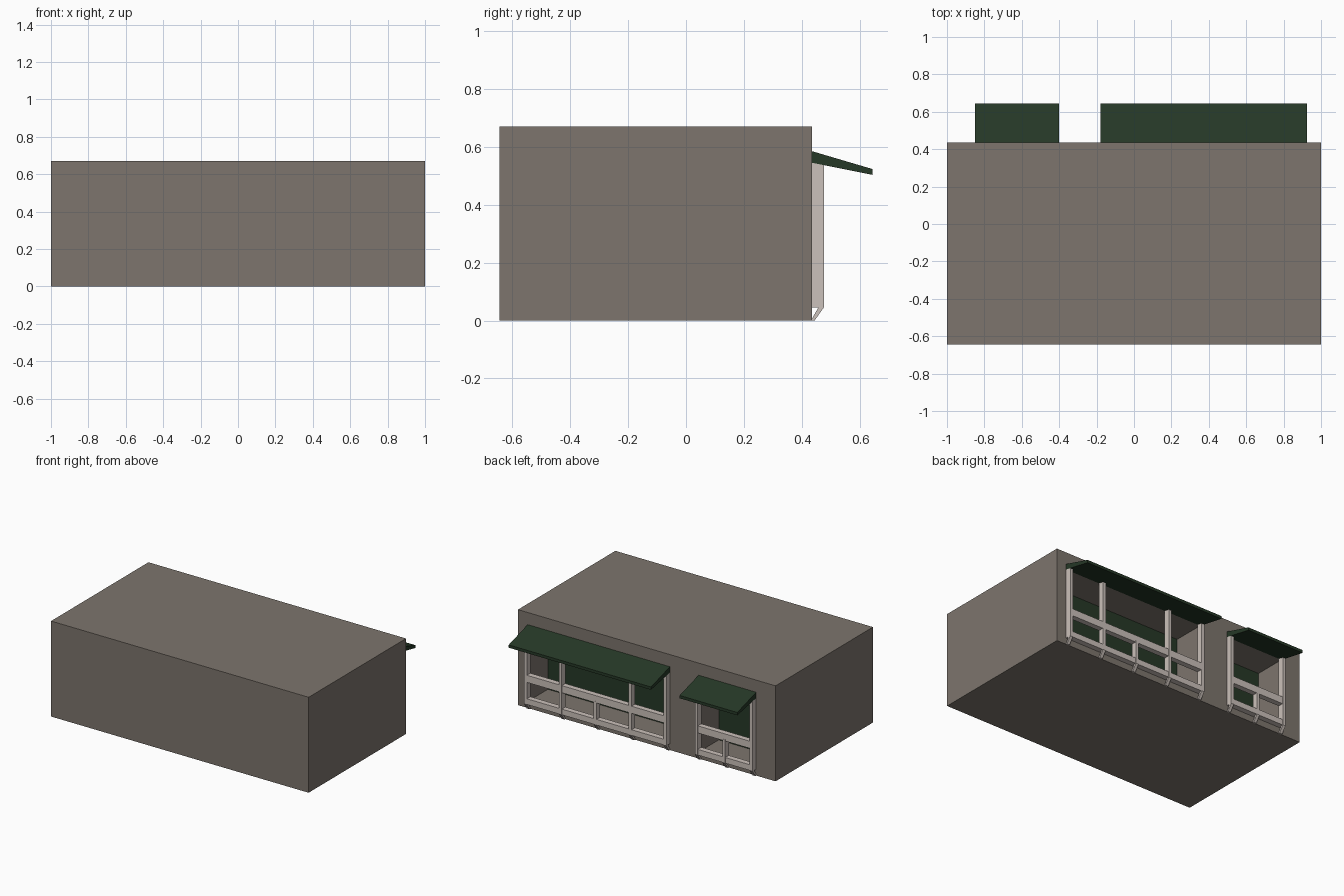
import bpy, bmesh

if "Cube" in bpy.data.objects:
    bpy.data.objects.remove(bpy.data.objects["Cube"])

def material(name, rgb):
    m = bpy.data.materials.new(name)
    m.diffuse_color = (*rgb, 1)
    m.use_nodes = True
    m.node_tree.nodes["Principled BSDF"].inputs["Base Color"].default_value = m.diffuse_color
    return m

WALL = material("warm grey wall", (0.205, 0.178, 0.153))
TRIM = material("pale trim", (0.60, 0.535, 0.495))
GREEN = material("dark green", (0.019, 0.040, 0.020))

def prism(name, x0, x1, profile, mat):
    """Extrude a (y, z) profile along x."""
    bm = bmesh.new()
    a = [bm.verts.new((x0, y, z)) for y, z in profile]
    b = [bm.verts.new((x1, y, z)) for y, z in profile]
    bm.faces.new(a)
    bm.faces.new(b[::-1])
    for i in range(len(a)):
        j = (i + 1) % len(a)
        bm.faces.new((a[i], b[i], b[j], a[j]))
    bmesh.ops.recalc_face_normals(bm, faces=bm.faces)
    me = bpy.data.meshes.new(name)
    bm.to_mesh(me)
    bm.free()
    me.materials.append(mat)
    ob = bpy.data.objects.new(name, me)
    bpy.context.collection.objects.link(ob)
    return ob

def box(name, x0, x1, y0, y1, z0, z1, mat):
    return prism(name, x0, x1, [(y0, z0), (y1, z0), (y1, z1), (y0, z1)], mat)

BACK, FRAME, DEEP = 0.435, 0.476, 0.205   # wall face, frame face, recess back
SILL, HEAD = 0.045, 0.545
W = 0.022                                 # post width

# Main building block
building = box("building", -1, 1, -0.645, BACK, 0, 0.67, WALL)

# Each shopfront: x range, number of lower bays, indices of posts that run full height
for label, x0, x1, bays, tall in (("wide", -0.18, 0.925, 4, (0, 1, 3, 4)),
                                  ("narrow", -0.85, -0.402, 2, (0, 2))):
    # Recess cut into the back wall
    cutter = box("cutter", x0, x1, DEEP, 0.6, SILL, HEAD, WALL)
    cutter.hide_render = True
    mod = building.modifiers.new("recess", 'BOOLEAN')
    mod.operation, mod.object, mod.solver = 'DIFFERENCE', cutter, 'EXACT'
    bpy.context.view_layer.objects.active = building
    bpy.ops.object.modifier_apply(modifier=mod.name)
    bpy.data.objects.remove(cutter)

    # Green panel at the back of the recess
    box(label + "_back_panel", x0, x1, DEEP, DEEP + 0.005, SILL, HEAD, GREEN)

    # Sloping awning
    prism(label + "_awning", x0, x1,
          [(BACK, 0.545), (0.645, 0.503), (0.645, 0.523), (BACK, 0.585)], GREEN)

    # Rails
    box(label + "_lower_rail", x0, x1, BACK, FRAME - 0.002, SILL, 0.085, TRIM)
    box(label + "_middle_rail", x0, x1, BACK, FRAME - 0.002, 0.20, 0.25, TRIM)

    # Posts with slanted brackets underneath
    for i in range(bays + 1):
        px = x0 + (x1 - x0 - W) * i / bays
        top = HEAD if i in tall else 0.21
        box(label + "_post", px, px + W, BACK, FRAME, SILL, top, TRIM)
        prism(label + "_bracket", px, px + W,
              [(BACK, 0), (0.444, 0), (FRAME, SILL), (0.457, SILL), (BACK, 0.006)], TRIM)
